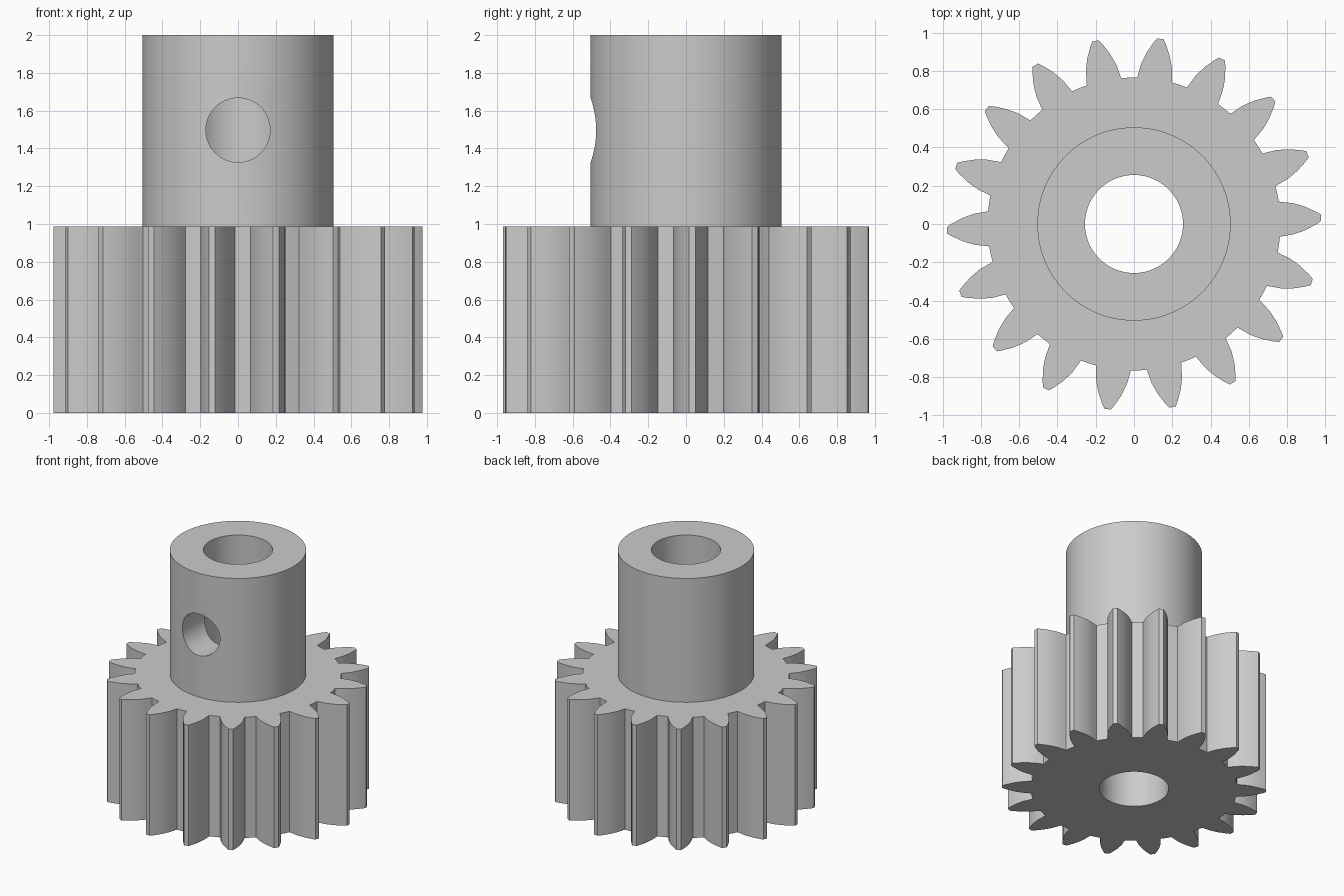
import bpy
import bmesh
from math import cos, sin, radians, pi
from mathutils import Matrix

TEETH = 18
PITCH = 360 / TEETH
PHASE = 1.9
GEAR_TOP = 0.988
HUB_RADIUS = 0.505
BORE_RADIUS = 0.256
SCREW_RADIUS = 0.17
# Half tooth from root to tip: radius, half angle in degrees
FLANK = [(0.765, 6.9), (0.80, 6.2), (0.835, 5.6), (0.87, 4.65),
         (0.90, 3.8), (0.925, 2.9), (0.952, 2.0), (0.977, 1.0)]

if "Cube" in bpy.data.objects:
    bpy.data.objects.remove(bpy.data.objects["Cube"], do_unlink=True)

steel = bpy.data.materials.new("steel_grey")
steel.use_nodes = True
grey = (0.6, 0.6, 0.6, 1)
steel.diffuse_color = grey
steel.node_tree.nodes["Principled BSDF"].inputs["Base Color"].default_value = grey


def make_object(name, bm):
    mesh = bpy.data.meshes.new(name)
    bmesh.ops.recalc_face_normals(bm, faces=bm.faces)
    bm.to_mesh(mesh)
    bm.free()
    mesh.materials.append(steel)
    obj = bpy.data.objects.new(name, mesh)
    bpy.context.collection.objects.link(obj)
    return obj


def cylinder(name, radius, start, end, axis="Z", height=0):
    bm = bmesh.new()
    place = Matrix.Translation((0, 0, (start + end) / 2))
    if axis == "Y":
        place = (Matrix.Translation((0, (start + end) / 2, height))
                 @ Matrix.Rotation(pi / 2, 4, "X"))
    bmesh.ops.create_cone(bm, cap_ends=True, segments=96, radius1=radius,
                          radius2=radius, depth=end - start, matrix=place)
    return make_object(name, bm)


def combine(target, tool, operation):
    mod = target.modifiers.new(tool.name, "BOOLEAN")
    mod.operation = operation
    mod.solver = "EXACT"
    mod.object = tool
    bpy.context.view_layer.objects.active = target
    bpy.ops.object.modifier_apply(modifier=mod.name)
    bpy.data.objects.remove(tool, do_unlink=True)


# Toothed wheel: one outline, extruded
outline = []
for i in range(TEETH):
    centre = PHASE + i * PITCH
    outline += [(r, centre - a) for r, a in FLANK]
    outline += [(r, centre + a) for r, a in reversed(FLANK)]
    outline.append((FLANK[0][0], centre + PITCH / 2))
bm = bmesh.new()
base = bm.faces.new([bm.verts.new((r * cos(radians(a)), r * sin(radians(a)), 0))
                     for r, a in outline])
top = bmesh.ops.extrude_face_region(bm, geom=[base])
bmesh.ops.translate(bm, vec=(0, 0, GEAR_TOP),
                    verts=[v for v in top["geom"] if isinstance(v, bmesh.types.BMVert)])
pinion = make_object("pinion_gear", bm)

# Hub, through bore and set screw hole in the front wall
combine(pinion, cylinder("hub", HUB_RADIUS, 0.5, 2), "UNION")
combine(pinion, cylinder("bore", BORE_RADIUS, -0.5, 2.5), "DIFFERENCE")
combine(pinion, cylinder("screw_hole", SCREW_RADIUS, -1, 0, "Y", 1.497), "DIFFERENCE")

bpy.ops.object.select_all(action="DESELECT")
pinion.select_set(True)
bpy.context.view_layer.objects.active = pinion
bpy.ops.object.shade_smooth_by_angle(angle=radians(30))
